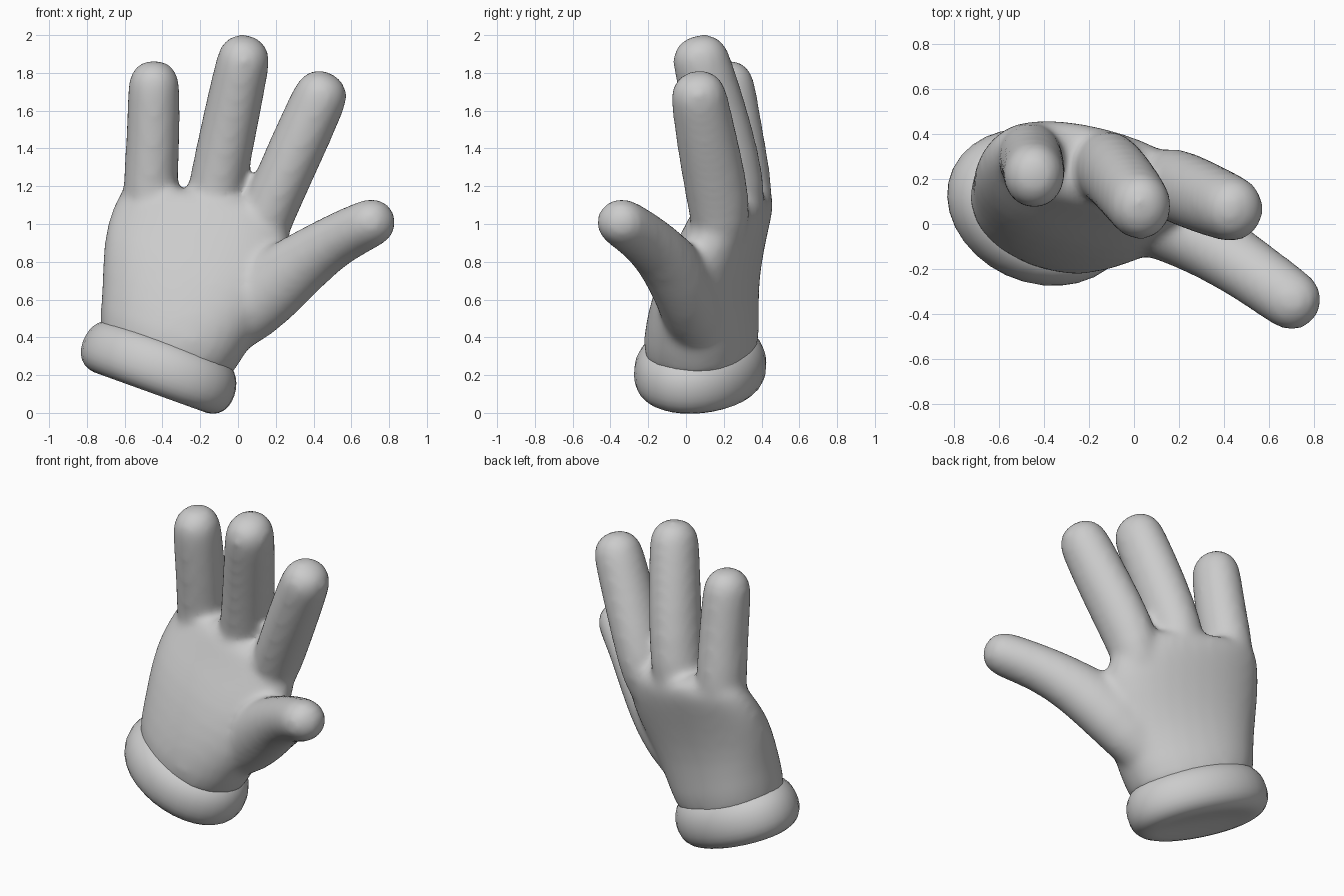
import bpy, bmesh, math
from mathutils import Vector

if "Cube" in bpy.data.objects:
    bpy.data.objects.remove(bpy.data.objects["Cube"])

SIDES = 16


def add_loft(bm, rings, power=1.0):
    """Skin closed rings given as (centre, u half-axis, v half-axis)."""
    loops = []
    for c, u, v in rings:
        loop = []
        for i in range(SIDES):
            t = 2 * math.pi * i / SIDES
            s, k = math.sin(t), math.cos(t)
            s = math.copysign(abs(s) ** power, s)
            k = math.copysign(abs(k) ** power, k)
            loop.append(bm.verts.new(c + u * k + v * s))
        loops.append(loop)
    for a, b in zip(loops, loops[1:]):
        for i in range(SIDES):
            j = (i + 1) % SIDES
            bm.faces.new((a[i], a[j], b[j], b[i]))
    bm.faces.new(loops[0][::-1])
    bm.faces.new(loops[-1])


def ring(c, a, b, yaw, slope):
    """Ellipse turned by yaw degrees, lying on a plane sloping along x."""
    t = math.radians(yaw)
    u = Vector((math.cos(t), math.sin(t), 0))
    v = Vector((-math.sin(t), math.cos(t), 0))
    u.z, v.z = slope * u.x, slope * v.x
    return Vector(c), u * a, v * b


def add_finger(bm, path, wide):
    """Round tube along (x, y, z, half width, half depth) with a domed tip."""
    pts = [Vector(p[:3]) for p in path]
    rings = []
    for i, p in enumerate(path):
        d = (pts[min(i + 1, len(pts) - 1)] - pts[max(i - 1, 0)]).normalized()
        u = Vector(wide)
        u = (u - d * u.dot(d)).normalized()
        v = d.cross(u)
        rings.append((pts[i], u * p[3], v * p[4]))
    c, u, v = rings[-1]
    for deg in (25, 50, 72, 86):
        t = math.radians(deg)
        k = math.cos(t) ** 0.75
        rings.append((c + d * 0.146 * math.sin(t), u * k, v * k))
    add_loft(bm, rings)


def finish(bm, name):
    bmesh.ops.recalc_face_normals(bm, faces=bm.faces)
    mesh = bpy.data.meshes.new(name)
    bm.to_mesh(mesh)
    bm.free()
    ob = bpy.data.objects.new(name, mesh)
    bpy.context.collection.objects.link(ob)
    for p in mesh.polygons:
        p.use_smooth = True
    sub = ob.modifiers.new("round", 'SUBSURF')
    sub.levels = sub.render_levels = 1
    return ob


# Hand: palm
bm = bmesh.new()
add_loft(bm, [
    ring((-.41, .08, .22), .36, .29, -25, -.33),
    ring((-.35, .08, .42), .39, .295, -22, -.33),
    ring((-.285, .095, .62), .455, .265, -17, -.30),
    ring((-.225, .145, .82), .505, .245, -14, -.25),
    ring((-.19, .21, .98), .50, .215, -13, -.20),
    ring((-.185, .25, 1.09), .46, .195, -14, -.17),
    ring((-.19, .255, 1.15), .415, .165, -14, -.15),
    ring((-.19, .255, 1.175), .33, .09, -14, -.15),
], 0.9)

# Hand: three fingers and the thumb, each starting inside the palm
add_finger(bm, [(-.44, .27, .85, .08, .07), (-.46, .295, 1.0, .14, .15),
                (-.467, .305, 1.17, .15, .165), (-.45, .265, 1.40, .145, .16),
                (-.445, .218, 1.72, .143, .155)], (1, 0, 0))
add_finger(bm, [(-.18, .23, .85, .08, .07), (-.15, .255, 1.0, .15, .16),
                (-.115, .255, 1.18, .155, .178), (-.05, .185, 1.50, .153, .172),
                (.025, .083, 1.855, .147, .16)], (1, 0, 0))
add_finger(bm, [(.03, .17, .75, .08, .06), (.11, .185, .93, .15, .15),
                (.185, .175, 1.12, .148, .175), (.31, .118, 1.40, .153, .168),
                (.43, .07, 1.665, .15, .155)], (1, 0, 0))
add_finger(bm, [(-.20, .06, .36, .13, .14), (-.04, .05, .485, .19, .17),
                (.15, .01, .645, .21, .175), (.36, -.10, .81, .165, .16),
                (.53, -.215, .925, .14, .145), (.69, -.33, 1.0, .135, .143)], (0, 0, 1))
hand = finish(bm, "gloved_hand")

# Fuse the overlapping shells into one soft skin
rm = hand.modifiers.new("fuse", 'REMESH')
rm.mode = 'VOXEL'
rm.voxel_size = 0.022
rm.use_smooth_shade = True
sm = hand.modifiers.new("soften", 'SMOOTH')
sm.factor = 0.5
sm.iterations = 14

# Padded cuff: rolled profile (radius offset, height) swept round the wrist
bm = bmesh.new()
profile = [(-.30, -.115), (-.16, -.128), (-.09, -.14), (-.03, -.12), (.008, -.07),
           (.018, 0), (.006, .07), (-.025, .12), (-.065, .15), (-.12, .15)]
n = Vector((.35, 0, 1)).normalized()
add_loft(bm, [ring(Vector((-.42, .075, .235)) + n * h, .41 + r, .33 + r, -25, -.36)
              for r, h in profile])
finish(bm, "rolled_cuff")
